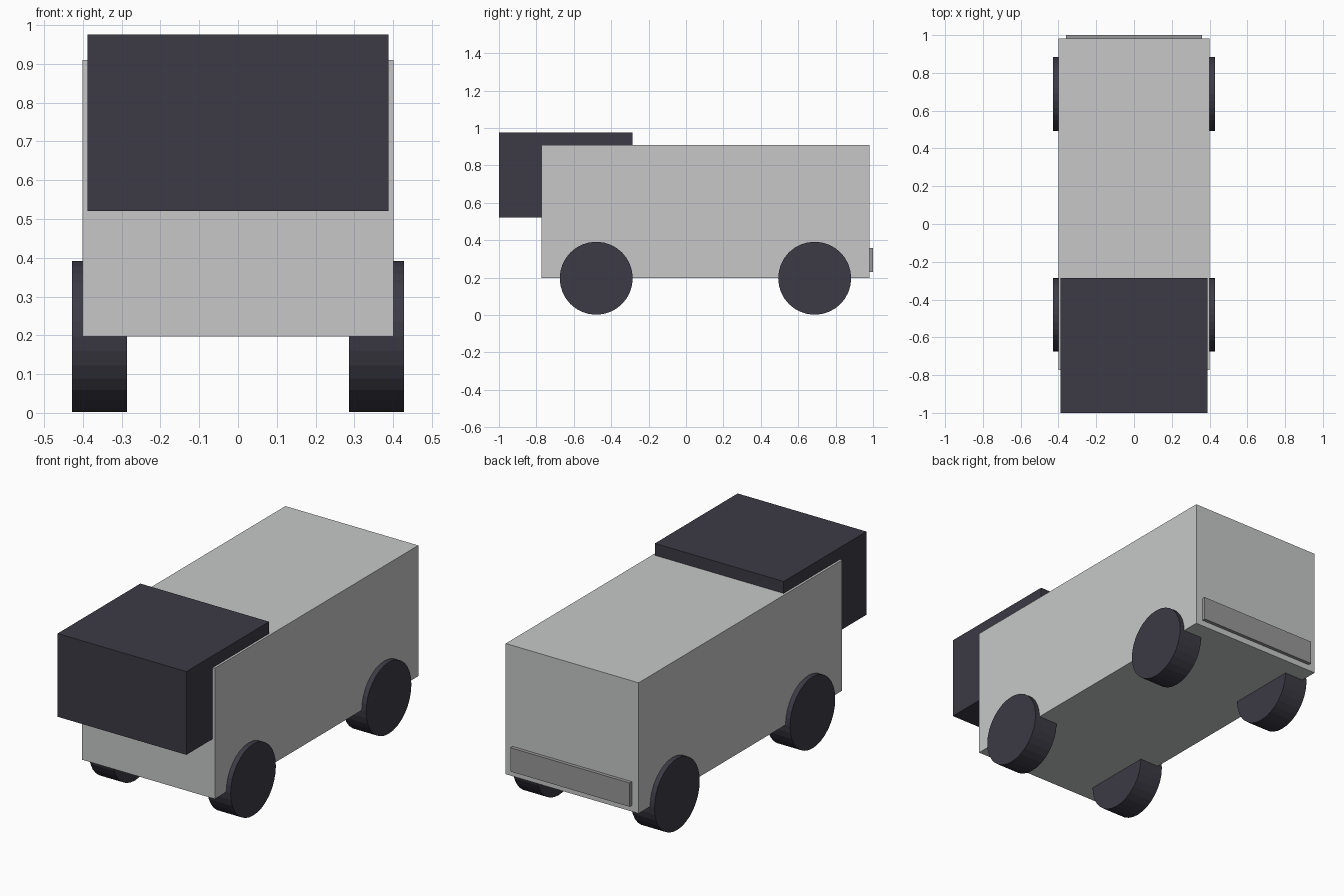
import bpy
from math import pi

cube = bpy.data.objects.get("Cube")
if cube:
    bpy.data.objects.remove(cube, do_unlink=True)


def material(name, rgb):
    mat = bpy.data.materials.new(name)
    mat.use_nodes = True
    mat.diffuse_color = (*rgb, 1)
    mat.node_tree.nodes["Principled BSDF"].inputs["Base Color"].default_value = (*rgb, 1)
    return mat


def finish(name, mat):
    obj = bpy.context.object
    obj.name = obj.data.name = name
    obj.data.materials.append(mat)
    return obj


def box(name, width, y_range, z_range, mat):
    """Box centred on x, spanning the given y and z ranges."""
    (y0, y1), (z0, z1) = y_range, z_range
    bpy.ops.mesh.primitive_cube_add(size=1, location=(0, (y0 + y1) / 2, (z0 + z1) / 2))
    obj = finish(name, mat)
    obj.scale = (width, y1 - y0, z1 - z0)
    bpy.ops.object.transform_apply(location=False, rotation=False, scale=True)
    return obj


def wheel(name, x, y, mat):
    bpy.ops.mesh.primitive_cylinder_add(vertices=32, radius=0.195, depth=0.142,
                                        location=(x, y, 0.197), rotation=(0, pi / 2, 0))
    return finish(name, mat)


light_grey = material("light grey", (0.57, 0.575, 0.58))
mid_grey = material("mid grey", (0.32, 0.32, 0.32))
charcoal = material("charcoal", (0.045, 0.043, 0.06))

# Body, cab block and rear bumper
box("body", 0.802, (-0.773, 0.981), (0.197, 0.91), light_grey)
box("cab", 0.777, (-1, -0.287), (0.521, 0.975), charcoal)
box("rear_bumper", 0.72, (0.97, 1), (0.23, 0.36), mid_grey)

# Wheels
for side, x in (("left", 0.357), ("right", -0.357)):
    for end, y in (("front", -0.48), ("rear", 0.688)):
        wheel(f"{end}_{side}_wheel", x, y, charcoal)
